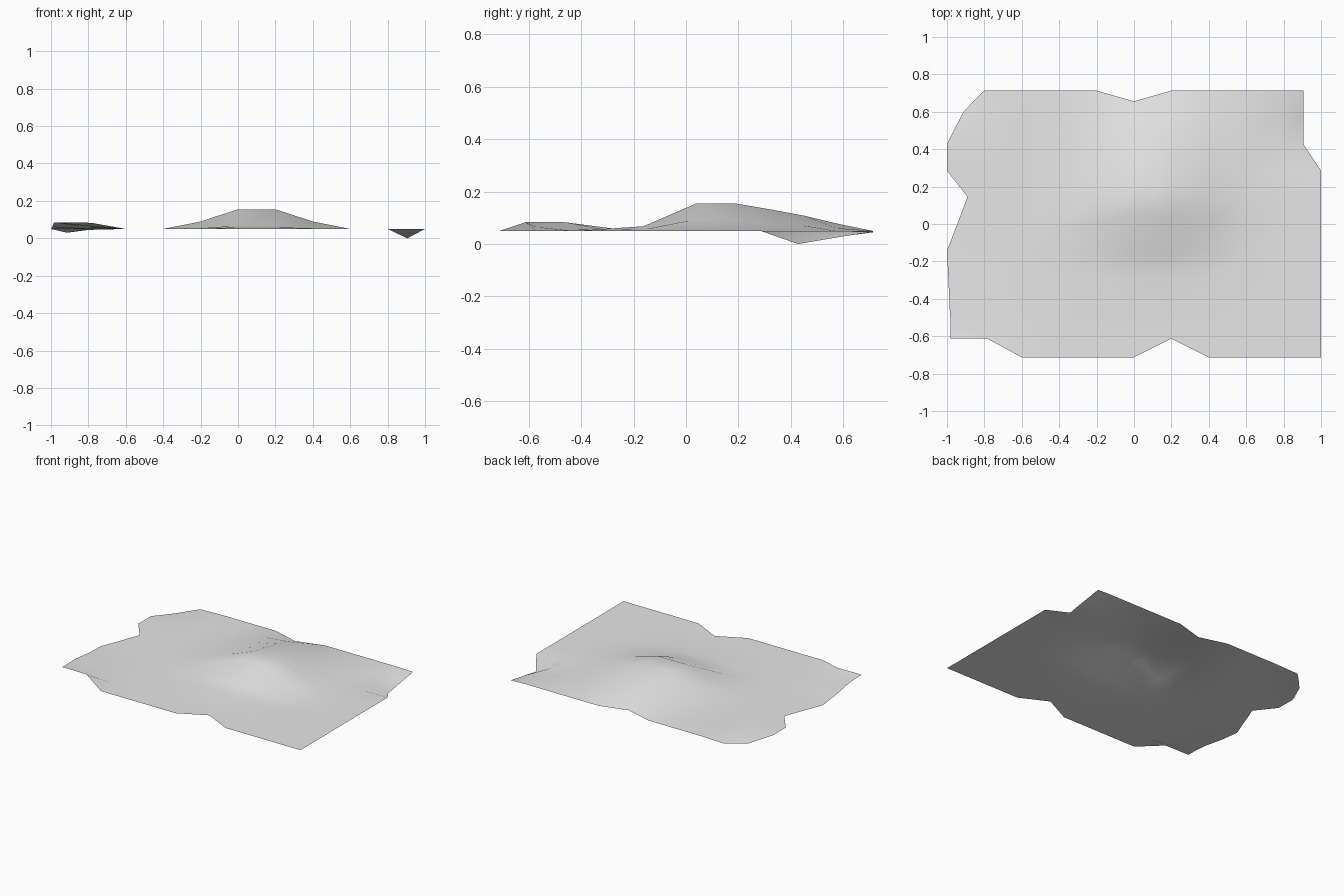
import bpy
import bmesh

cube = bpy.data.objects.get("Cube")
if cube:
    bpy.data.objects.remove(cube, do_unlink=True)

BASE = 0.05       # height of the level ground
HALF_Y = 0.713    # half depth of the sheet
STEP_Y = HALF_Y / 5

# Hill strength and forward shift for each row, and strength for each column
row_rise = [0, 0, 0, .09, .17, 1, 1, .77, .55, .28, 0]
row_shift = [0, 0, 0, 0, -.02, .04, .045, .045, .025, 0, 0]
col_rise = [0, 0, 0, 0, .38, 1, 1, .38, 0, 0, 0]

# Worn rim: (column, row) -> x, y, z
rim = {
    (0, 0): (-.98, -.613, .085), (1, 0): (-.785, -.613, .083),
    (0, 1): (-.98, -.54, .085), (0, 2): (-.985, -.46, .083),
    (0, 3): (-.993, -.285, .06),
    (0, 5): (-.945, 0, BASE), (0, 6): (-.89, .145, BASE),
    (0, 9): (-.915, .595, .03), (0, 10): (-.86, .655, .037),
    (1, 10): (-.8, HALF_Y, .045), (5, 10): (0, .656, BASE),
    (6, 0): (.2, -.613, BASE),
    (10, 8): (.905, .428, 0), (10, 9): (.905, .58, .026),
    (10, 10): (.905, HALF_Y, .047),
}

# Ground sheet
bm = bmesh.new()
bmesh.ops.create_grid(bm, x_segments=10, y_segments=10, size=1)
for v in bm.verts:
    col, row = round(v.co.x * 5) + 5, round(v.co.y * 5) + 5
    if (col, row) in rim:
        v.co = rim[col, row]
        continue
    rise = col_rise[col]
    v.co.y = (row - 5) * STEP_Y + row_shift[row] * rise
    v.co.z = BASE + .105 * rise * row_rise[row]

# Raised front corner slopes gently into the level ground
    if col == 1 and row in (1, 2):
        v.co.z = BASE + .015 / row
for f in bm.faces:
    f.smooth = True
bmesh.ops.recalc_face_normals(bm, faces=bm.faces)
if sum(f.normal.z for f in bm.faces) < 0:
    bmesh.ops.reverse_faces(bm, faces=bm.faces)

mesh = bpy.data.meshes.new("ground_sheet")
bm.to_mesh(mesh)
bm.free()
ground = bpy.data.objects.new("ground_sheet", mesh)
bpy.context.collection.objects.link(ground)

# Plain grey surface
grey = bpy.data.materials.new("light_grey")
grey.use_nodes = True
colour = (.8, .8, .8, 1)
grey.diffuse_color = colour
grey.node_tree.nodes["Principled BSDF"].inputs["Base Color"].default_value = colour
mesh.materials.append(grey)
